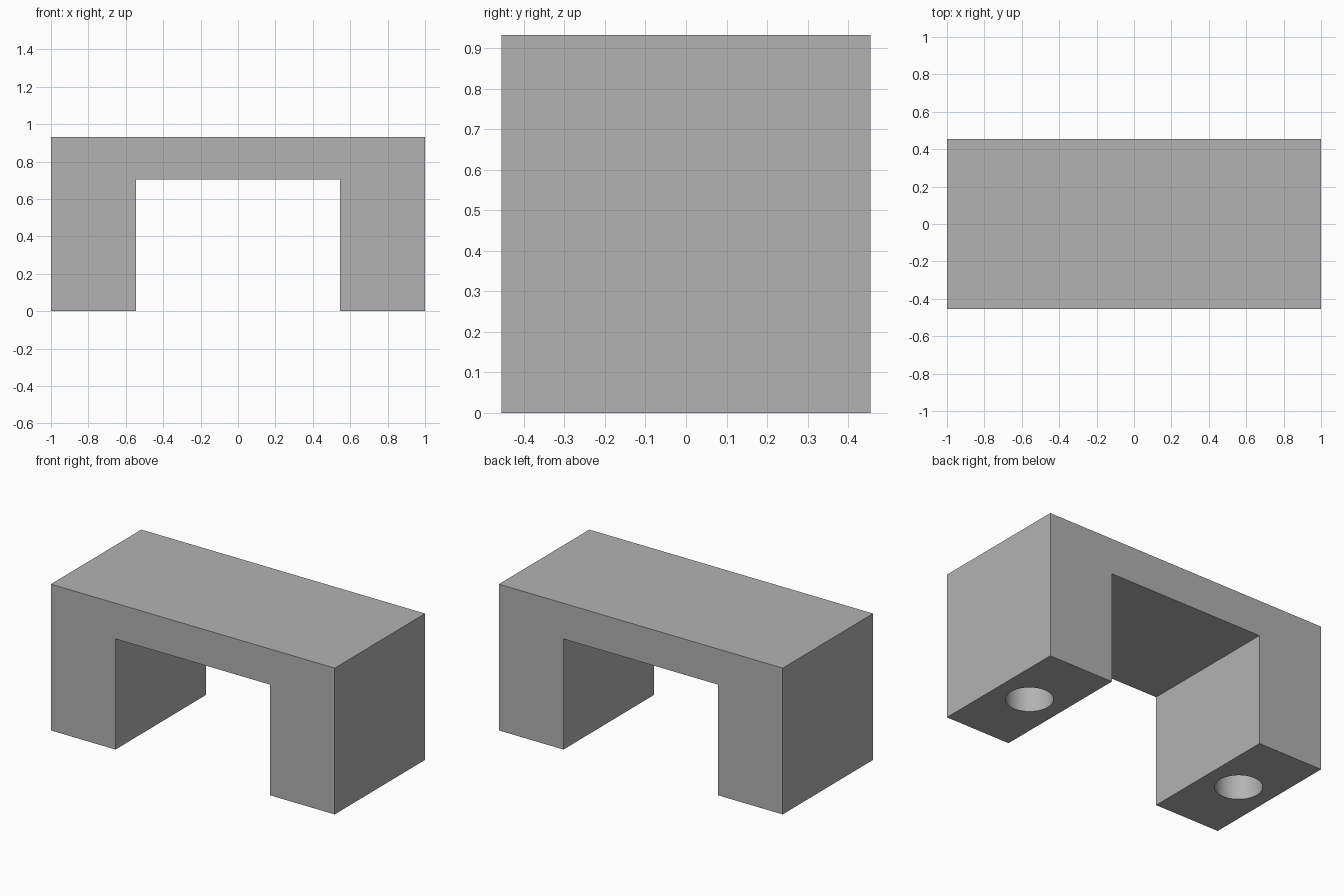
import bpy
import bmesh

default_cube = bpy.data.objects.get("Cube")
if default_cube:
    bpy.data.objects.remove(default_cube, do_unlink=True)

HALF_DEPTH = 0.455
HEIGHT = 0.932
OPENING_X = 0.545
OPENING_Z = 0.705
HOLE_RADIUS = 0.136
HOLE_DEPTH = 0.455

# Plain grey material
grey = bpy.data.materials.new("plain_grey")
grey.use_nodes = True
colour = (0.448, 0.448, 0.448, 1)
grey.diffuse_color = colour
grey.node_tree.nodes["Principled BSDF"].inputs["Base Color"].default_value = colour

# Bridge body: an arch profile pushed from front to back
half = [(1, HEIGHT), (1, 0), (OPENING_X, 0), (OPENING_X, OPENING_Z)]
profile = half + [(-x, z) for x, z in reversed(half)]
bm = bmesh.new()
face = bm.faces.new([bm.verts.new((x, -HALF_DEPTH, z)) for x, z in profile])
pushed = bmesh.ops.extrude_face_region(bm, geom=[face])["geom"]
bmesh.ops.translate(bm, vec=(0, 2 * HALF_DEPTH, 0),
                    verts=[v for v in pushed if isinstance(v, bmesh.types.BMVert)])
bmesh.ops.recalc_face_normals(bm, faces=bm.faces)
mesh = bpy.data.meshes.new("bridge_body")
bm.to_mesh(mesh)
bm.free()
mesh.materials.append(grey)
body = bpy.data.objects.new("bridge_body", mesh)
bpy.context.collection.objects.link(body)

# Blind round hole in the underside of each foot
cutters = []
for side, name in ((1, "left"), (-1, "right")):
    bpy.ops.mesh.primitive_cylinder_add(
        vertices=64, radius=HOLE_RADIUS, depth=2 * HOLE_DEPTH,
        location=(side * (1 + OPENING_X) / 2, 0, 0))
    cutter = bpy.context.object
    cutter.name = name + "_hole_cutter"
    cutter.hide_render = True
    cutter.data.materials.append(grey)
    cutters.append(cutter)
    cut = body.modifiers.new(name + "_hole", "BOOLEAN")
    cut.operation = "DIFFERENCE"
    cut.solver = "EXACT"
    cut.object = cutter

# Apply the cuts, drop the cutters and smooth only the hole walls
bpy.ops.object.select_all(action="DESELECT")
body.select_set(True)
bpy.context.view_layer.objects.active = body
for cut in list(body.modifiers):
    bpy.ops.object.modifier_apply(modifier=cut.name)
for cutter in cutters:
    bpy.data.objects.remove(cutter, do_unlink=True)
bpy.ops.object.shade_smooth_by_angle()
